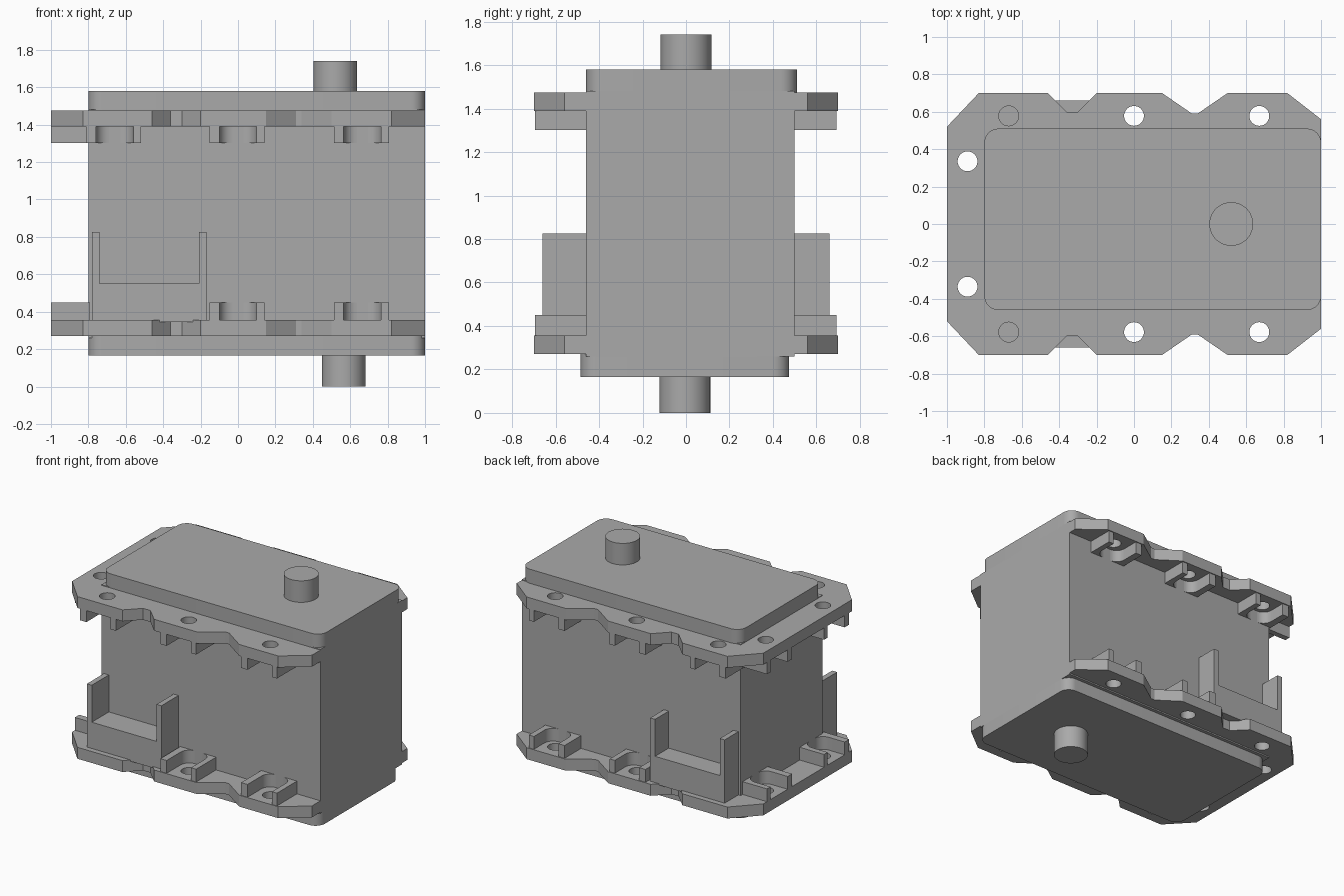
import bpy, bmesh
from math import cos, sin, pi

cube = bpy.data.objects.get("Cube")
if cube:
    bpy.data.objects.remove(cube, do_unlink=True)

grey = bpy.data.materials.new("plain grey")
grey.use_nodes = True
GREY = (0.4, 0.4, 0.4, 1)
grey.diffuse_color = GREY
grey.node_tree.nodes["Principled BSDF"].inputs["Base Color"].default_value = GREY


def prism(name, loops, z0, z1):
    """Extrude a flat outline (first loop) with optional holes (other loops)."""
    curve = bpy.data.curves.new(name, 'CURVE')
    curve.dimensions = '2D'
    curve.fill_mode = 'BOTH'
    curve.extrude = (z1 - z0) / 2
    for pts in loops:
        spline = curve.splines.new('POLY')
        spline.points.add(len(pts) - 1)
        for p, (x, y) in zip(spline.points, pts):
            p.co = (x, y, 0, 1)
        spline.use_cyclic_u = True
    ob = bpy.data.objects.new(name, curve)
    bpy.context.collection.objects.link(ob)
    bpy.ops.object.select_all(action='DESELECT')
    ob.select_set(True)
    bpy.context.view_layer.objects.active = ob
    bpy.ops.object.convert(target='MESH')
    ob = bpy.context.object
    bm = bmesh.new()
    bm.from_mesh(ob.data)
    bmesh.ops.remove_doubles(bm, verts=bm.verts, dist=0.0005)
    bmesh.ops.translate(bm, verts=bm.verts, vec=(0, 0, (z0 + z1) / 2))
    bmesh.ops.recalc_face_normals(bm, faces=bm.faces)
    bm.to_mesh(ob.data)
    bm.free()
    ob.data.materials.clear()
    ob.data.materials.append(grey)
    bpy.ops.object.shade_smooth_by_angle()
    return ob


def arc(x, y, r, a0, a1, n):
    return [(x + r * cos(a0 + (a1 - a0) * i / n), y + r * sin(a0 + (a1 - a0) * i / n))
            for i in range(n + 1)]


def circle(x, y, r):
    return arc(x, y, r, 0, 2 * pi, 40)[:-1]


def rect(x0, x1, y0, y1):
    return [(x0, y0), (x1, y0), (x1, y1), (x0, y1)]


def rounded(x0, x1, y0, y1, r):
    centres = [(x1 - r, y1 - r), (x0 + r, y1 - r), (x0 + r, y0 + r), (x1 - r, y0 + r)]
    return [p for i, (x, y) in enumerate(centres)
            for p in arc(x, y, r, i * pi / 2, (i + 1) * pi / 2, 8)]


# Main housing with its two covers and shafts
FRONT, BACK, END = -0.46, 0.5, -0.8
prism("housing", [rect(END, 1, FRONT, BACK)], 0.26, 1.48)
prism("top_cover", [rounded(END, 1, -0.46, 0.51, 0.075)], 1.47, 1.58)
prism("bottom_cover", [rounded(END, 1, -0.485, 0.475, 0.075)], 0.165, 0.275)
prism("top_shaft", [circle(0.52, 0, 0.117)], 1.57, 1.74)
prism("bottom_shaft", [circle(0.565, -0.005, 0.117)], 0, 0.17)

# Scalloped flanges with bolt holes
edge = [(-1, 0.52), (-0.83, 0.7), (-0.46, 0.7), (-0.36, 0.6), (-0.3, 0.6), (-0.2, 0.7),
        (0.15, 0.7), (0.31, 0.59), (0.34, 0.59), (0.5, 0.7), (0.82, 0.7), (1, 0.56)]
outline = edge + [(x, -y) for x, y in reversed(edge)]
bolts = [(x, s * 0.578) for x in (-0.67, 0, 0.67) for s in (1, -1)]
bolts += [(-0.89, 0.335), (-0.89, -0.335)]
holes = [circle(x, y, 0.053) for x, y in bolts]
LOW, HIGH = (0.27, 0.355), (1.39, 1.475)
prism("lower_flange", [outline] + holes, *LOW)
prism("upper_flange", [outline] + holes, *HIGH)


# Nut pockets: two ribs with a filleted corner against the housing wall
def pocket(name, place, depth, z0, z1):
    for side, width in ((-1, 0.152), (1, 0.142)):
        rib = [(width, -0.01), (width, depth), (0.1, depth)]
        rib += arc(0.03, 0.07, 0.07, 0, -pi / 2, 8) + [(0.03, -0.01)]
        prism(name, [[place(side * u, v) for u, v in rib]], z0, z1)


for level, z0, z1 in (("lower", 0.345, 0.45), ("upper", 1.302, 1.4)):
    for cx in (-0.66, 0, 0.665):
        if level == "lower" and cx < 0:
            continue
        pocket(level + "_front_pocket_rib", lambda u, v: (cx + u, FRONT - v), 0.235, z0, z1)
        pocket(level + "_back_pocket_rib", lambda u, v: (cx + u, BACK + v), 0.193, z0, z1)
    for cy in (-0.335, 0.335):
        pocket(level + "_end_pocket_rib", lambda u, v: (END - v, cy + u), 0.2, z0, z1)

# Side brackets: a ledge between two uprights on the front and the back
for side, y0, y1 in (("front", -0.66, FRONT + 0.01), ("back", BACK - 0.01, 0.66)):
    prism(side + "_bracket_ledge", [rect(-0.78, -0.168, y0, y1)], 0.345, 0.55)
    for x in (-0.78, -0.208):
        prism(side + "_bracket_upright", [rect(x, x + 0.04, y0, y1)], 0.54, 0.825)
